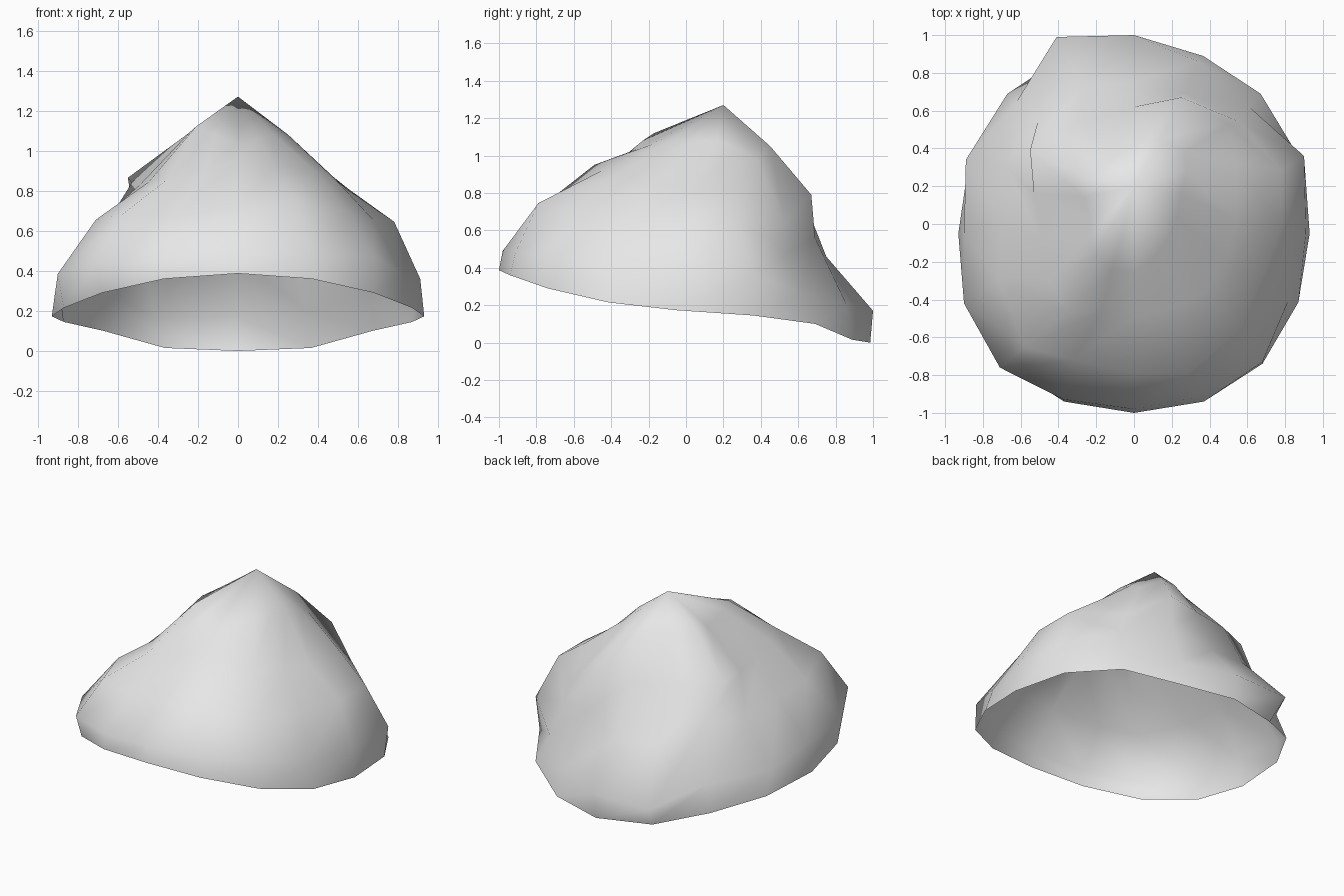
import bpy, bmesh
from mathutils import Vector

SIDES = 16
APEX = Vector((0, .2, 1.27))

# Pale grey cap material
grey = bpy.data.materials.new("pale grey")
grey.diffuse_color = (0.8, 0.8, 0.8, 1)


def ring(points):
    """Closed ring from {spoke: point}; a missing spoke rounds out the gap between its neighbours."""
    p = {k: Vector(v) for k, v in points.items()}
    for i in range(SIDES):
        if i not in points:
            mid = (Vector(points[i - 1]) + Vector(points[(i + 1) % SIDES])) / 2
            p[i] = Vector((mid.x * 1.06, .1 + (mid.y - .1) * 1.06, mid.z))
    return [p[i] for i in range(SIDES)]


# Tilted brim edge: half outline from front centre to back centre, mirrored
half_rim = [(0, -1, .387), (.37, -.94, .36), (.68, -.74, .29), (.87, -.415, .215),
            (.93, -.05, .173), (.87, .36, .145), (.67, .69, .1), (.365, .89, .015), (0, .985, 0)]
rim = [Vector(p) for p in half_rim] + [Vector((-x, y, z)) for x, y, z in half_rim[-2:0:-1]]

# Lower band with dented back corners (spokes run anticlockwise from the front)
band = ring({0: (0, -.98, .49), 2: (.68, -.73, .47), 3: (.82, -.40, .38), 4: (.91, -.05, .36),
             5: (.90, .36, .36), 6: (.61, .62, .27), 7: (.34, .86, .2), 8: (0, 1, .17),
             9: (-.41, .99, .165), 10: (-.62, .65, .27), 11: (-.89, .34, .32),
             12: (-.90, -.05, .37), 13: (-.90, -.42, .385), 14: (-.71, -.76, .43)})

# Shoulder
shoulder = ring({0: (0, -.79, .715), 1: (.29, -.79, .745), 2: (.56, -.56, .69), 3: (.68, -.28, .65),
                 4: (.78, 0, .645), 5: (.78, .28, .645), 6: (.56, .54, .48), 7: (.27, .69, .56),
                 8: (0, .75, .46), 9: (-.28, .73, .48), 10: (-.51, .54, .60), 11: (-.68, .31, .60),
                 12: (-.70, 0, .64), 13: (-.71, -.30, .655), 14: (-.58, -.65, .68),
                 15: (-.32, -.72, .67)})

# Upper crown with a bulge at the back left and a ridge at the back right
crown = ring({0: (0, -.49, .95), 1: (.18, -.45, .92), 2: (.38, -.36, .90), 4: (.54, .02, .81),
              5: (.55, .32, .81), 6: (.50, .53, .64), 7: (.25, .67, .79), 8: (0, .62, .79),
              10: (-.55, .39, .865), 11: (-.53, .16, .84), 12: (-.49, -.08, .83),
              14: (-.35, -.47, .86), 15: (-.17, -.46, .89)})

# Ring under the tip
neck = ring({0: (0, -.26, 1.035), 2: (.18, -.08, 1.08), 4: (.25, .16, 1.08), 6: (.27, .38, .98),
             7: (.14, .45, 1.05), 8: (.02, .42, 1.07), 10: (-.25, .24, 1.085),
             12: (-.24, .04, 1.07), 14: (-.21, -.17, 1.12)})

# Open shell skinned from brim to tip
bm = bmesh.new()
loops = [[bm.verts.new(p) for p in r] for r in (rim, band, shoulder, crown, neck)]
tip = bm.verts.new(APEX)
for i in range(SIDES):
    j = (i + 1) % SIDES
    for low, high in zip(loops, loops[1:]):
        bm.faces.new((low[i], low[j], high[j], high[i]))
    bm.faces.new((loops[-1][i], loops[-1][j], tip))
for f in bm.faces:
    f.smooth = True

mesh = bpy.data.meshes.new("pointed_cap")
bm.to_mesh(mesh)
bm.free()
mesh.materials.append(grey)
cap = bpy.data.objects.new("pointed_cap", mesh)
bpy.context.collection.objects.link(cap)
